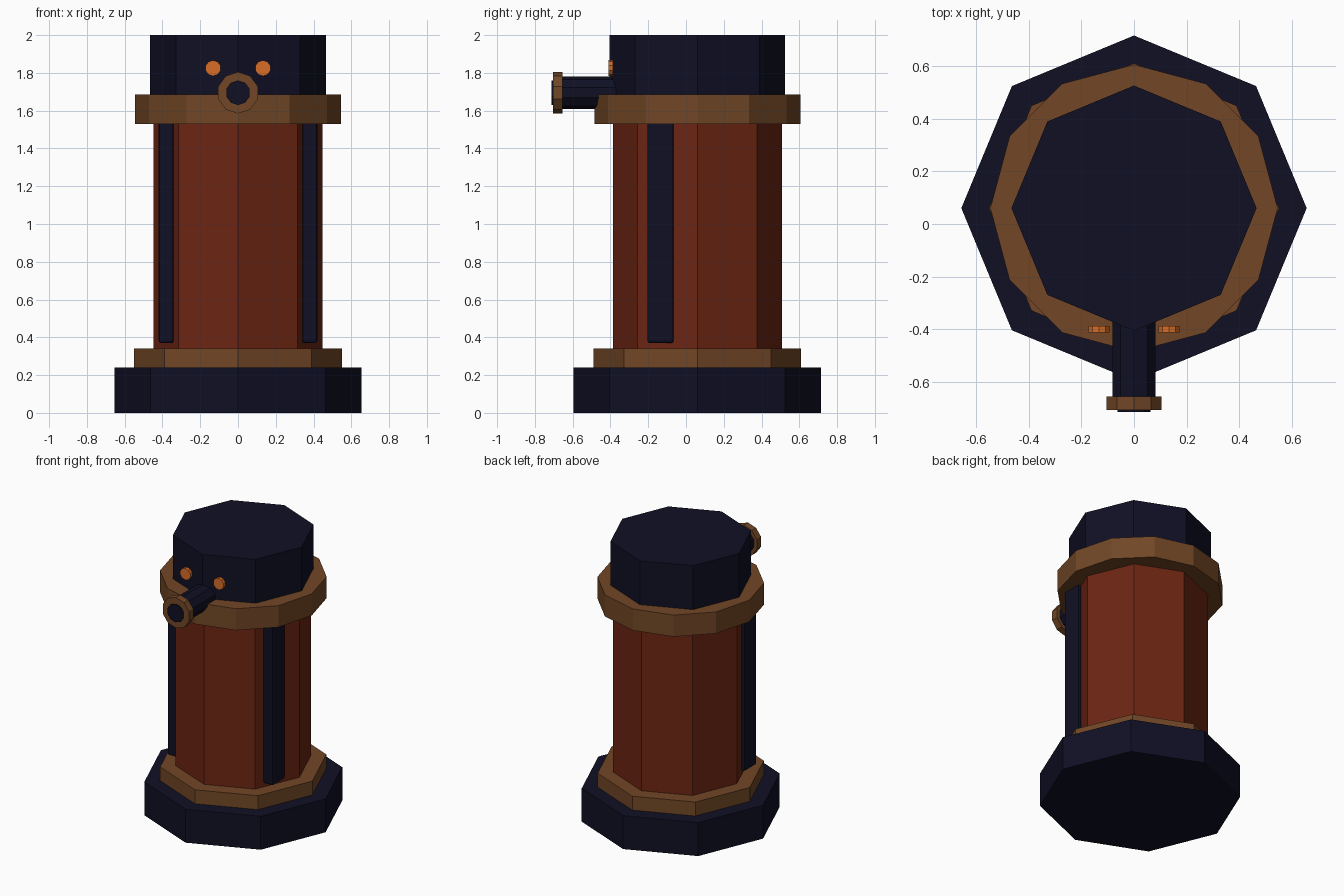
import bpy
import math

cube = bpy.data.objects.get("Cube")
if cube:
    bpy.data.objects.remove(cube, do_unlink=True)


def material(name, rgb):
    mat = bpy.data.materials.new(name)
    mat.use_nodes = True
    color = (*rgb, 1)
    mat.diffuse_color = color
    mat.node_tree.nodes["Principled BSDF"].inputs["Base Color"].default_value = color
    return mat


navy = material("dark navy", (0.005, 0.005, 0.018))
copper = material("copper brown", (0.165, 0.062, 0.019))
rust = material("rust red", (0.15, 0.018, 0.006))
orange = material("glowing orange", (0.68, 0.15, 0.02))

AXIS_Y = 0.06   # centre line of the body
SPOUT_Z = 1.695


def finish(name, mat):
    obj = bpy.context.object
    obj.name = name
    obj.data.materials.append(mat)
    return obj


def drum(name, sides, radius, bottom, top, mat):
    """Upright prism with a corner facing the front."""
    bpy.ops.mesh.primitive_cylinder_add(
        vertices=sides, radius=radius, depth=top - bottom,
        location=(0, AXIS_Y, (bottom + top) / 2))
    return finish(name, mat)


def disc(name, sides, radius, x, z, front, back, mat):
    """Prism lying along the y axis, corner up."""
    bpy.ops.mesh.primitive_cylinder_add(
        vertices=sides, radius=radius, depth=back - front,
        location=(x, (front + back) / 2, z), rotation=(math.pi / 2, 0, 0))
    return finish(name, mat)


# Stacked body
drum("base", 8, 0.655, 0, 0.24, navy)
drum("lower_collar", 8, 0.55, 0.24, 0.34, copper)
drum("body", 8, 0.447, 0.34, 1.53, rust)
drum("upper_collar", 12, 0.545, 1.53, 1.685, copper)
drum("cap", 8, 0.465, 1.685, 2.0, navy)

# Spout with rim and dark mouth
disc("spout", 10, 0.086, 0, SPOUT_Z, -0.66, -0.2, navy)
disc("spout_rim", 10, 0.11, 0, SPOUT_Z, -0.705, -0.655, copper)
disc("spout_mouth", 10, 0.065, 0, SPOUT_Z, -0.713, -0.70, navy)

# Paired eyes and side bars
for side, label in ((1, "left"), (-1, "right")):
    disc(label + "_eye", 10, 0.042, side * 0.132, 1.825, -0.411, -0.387, orange)

    bpy.ops.mesh.primitive_cube_add(size=1, location=(side * 0.38, -0.135, 0.985))
    bar = finish(label + "_side_bar", navy)
    bar.scale = (0.08, 0.14, 1.23)
    bpy.ops.object.transform_apply(location=False, rotation=False, scale=True)
    bevel = bar.modifiers.new("edge_bevel", 'BEVEL')
    bevel.width = 0.013
    bevel.segments = 2
